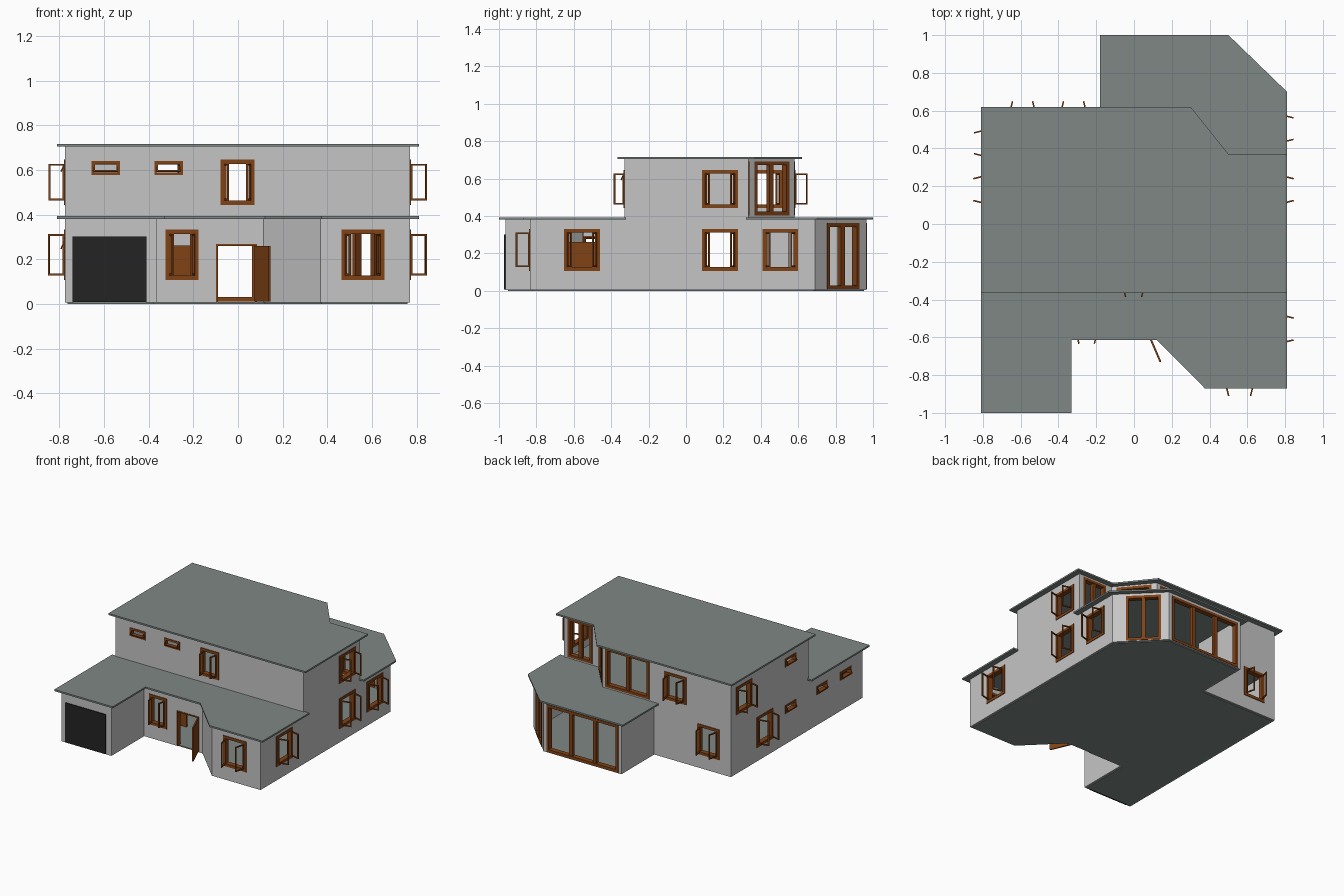
import bpy, bmesh, math
from mathutils import Matrix, Vector

if "Cube" in bpy.data.objects:
    bpy.data.objects.remove(bpy.data.objects["Cube"])


def material(name, rgb):
    m = bpy.data.materials.new(name)
    m.diffuse_color = (*rgb, 1)
    m.use_nodes = True
    m.node_tree.nodes["Principled BSDF"].inputs["Base Color"].default_value = m.diffuse_color
    return m


WALL = material("light grey render", (0.56, 0.56, 0.56))
ROOF = material("slate grey", (0.21, 0.245, 0.235))
WOOD = material("brown wood", (0.22, 0.055, 0.008))
BLACK = material("garage black", (0.017, 0.017, 0.017))


def finish(name, bm, mat):
    bmesh.ops.recalc_face_normals(bm, faces=bm.faces)
    me = bpy.data.meshes.new(name)
    bm.to_mesh(me)
    bm.free()
    if mat:
        me.materials.append(mat)
    ob = bpy.data.objects.new(name, me)
    bpy.context.collection.objects.link(ob)
    return ob


def box(bm, M, x0, x1, y0, y1, z0, z1):
    T = Matrix.Translation(((x0 + x1) / 2, (y0 + y1) / 2, (z0 + z1) / 2))
    S = Matrix.Diagonal((abs(x1 - x0), abs(y1 - y0), abs(z1 - z0), 1))
    bmesh.ops.create_cube(bm, size=1, matrix=M @ T @ S)


def frame(bm, M, x0, x1, z0, z1, w, y0, y1, sill=True):
    """Rectangular frame of four bars (three without a sill)."""
    x0, x1 = min(x0, x1), max(x0, x1)
    box(bm, M, x0, x0 + w, y0, y1, z0, z1)
    box(bm, M, x1 - w, x1, y0, y1, z0, z1)
    box(bm, M, x0 + w, x1 - w, y0, y1, z1 - w, z1)
    if sill:
        box(bm, M, x0 + w, x1 - w, y0, y1, z0, z0 + w)


def slab(name, pts, z0, z1, mat):
    bm = bmesh.new()
    f = bm.faces.new([bm.verts.new((x, y, z0)) for x, y in pts])
    r = bmesh.ops.extrude_face_region(bm, geom=[f])
    vs = [v for v in r["geom"] if isinstance(v, bmesh.types.BMVert)]
    bmesh.ops.translate(bm, verts=vs, vec=(0, 0, z1 - z0))
    return finish(name, bm, mat)


def inset(pts, d):
    """Mitred inward offset of a counter-clockwise outline."""
    out, n = [], len(pts)
    for i in range(n):
        a, b, c = (Vector(pts[(i + k) % n]) for k in (-1, 0, 1))
        u, v = (b - a).normalized(), (c - b).normalized()
        nu, nv = Vector((-u.y, u.x)), Vector((-v.y, v.x))
        out.append(tuple(b + (nu + nv) * d / (1 + nu.dot(nv))))
    return out


def walls(name, pts, z0, z1, thick=0.03):
    bm = bmesh.new()
    rings = [[bm.verts.new((x, y, z)) for x, y in p]
             for p, z in ((pts, z0), (pts, z1), (inset(pts, thick), z1), (inset(pts, thick), z0))]
    n = len(pts)
    for k in range(4):
        A, B = rings[k], rings[(k + 1) % 4]
        for i in range(n):
            j = (i + 1) % n
            bm.faces.new((A[i], A[j], B[j], B[i]))
    return finish(name, bm, WALL)


# Outlines, counter-clockwise
LOWER = [(-.775, -.965), (-.365, -.965), (-.365, -.58), (.115, -.58), (.37, -.835), (.77, -.835),
         (.77, .69), (.495, .965), (-.145, .965), (-.145, .58), (-.775, .58)]
UPPER = [(-.775, -.33), (.77, -.33), (.77, .335), (.485, .335), (.28, .58), (-.775, .58)]
LOWER_ROOF = [(-.81, -1), (-.33, -1), (-.33, -.615), (.12, -.615), (.375, -.87), (.81, -.87),
              (.81, -.32), (.765, -.32), (.765, .32), (.81, .32), (.81, .70), (.50, 1),
              (-.18, 1), (-.18, .575), (-.77, .575), (-.77, -.32), (-.81, -.32)]
UPPER_ROOF = [(-.81, -.365), (.81, -.365), (.81, .37), (.50, .37), (.30, .62), (-.81, .62)]

slab("floor_slab", inset(LOWER, 0.012), 0, 0.008, ROOF)
slab("lower_roof", LOWER_ROOF, 0.381, 0.393, ROOF)
slab("upper_roof", UPPER_ROOF, 0.704, 0.716, ROOF)
lower = walls("lower_walls", LOWER, 0.005, 0.384)
upper = walls("upper_walls", UPPER, 0.384, 0.706)

cut = bmesh.new()


def opening(a, b, z0, z1):
    """Cuts a hole between two wall points; returns local frame (x along wall, -y out) and width."""
    a, b = Vector(a), Vector(b)
    t, c = b - a, (a + b) / 2
    M = Matrix.Translation((c.x, c.y, 0)) @ Matrix.Rotation(math.atan2(t.y, t.x), 4, "Z")
    w = t.length
    box(cut, M, -w / 2 + .003, w / 2 - .003, -.02, .045, z0 + .003, z1 - .003)
    return M, w


def casement(name, a, b, z0, z1):
    M, w = opening(a, b, z0, z1)
    bm = bmesh.new()
    fw, h = 0.02, w / 2
    frame(bm, M, -h, h, z0, z1, fw, -.005, .032)
    for s in (-1, 1):  # two sashes swung outwards
        H = M @ Matrix.Translation((s * (h - fw), -.002, 0)) @ Matrix.Rotation(s * math.radians(76), 4, "Z")
        frame(bm, H, 0, -s * (h - fw), z0 + fw, z1 - fw, .008, -.004, .004)
    finish(name, bm, WOOD)


def awning(name, a, b, z0, z1):
    M, w = opening(a, b, z0, z1)
    bm = bmesh.new()
    fw, h = 0.01, w / 2
    frame(bm, M, -h, h, z0, z1, fw, -.004, .03)
    H = M @ Matrix.Translation((0, 0, z1 - fw)) @ Matrix.Rotation(math.radians(-25), 4, "X")
    frame(bm, H, -h + fw, h - fw, -(z1 - z0 - 2 * fw), 0, .006, -.003, .003)
    finish(name, bm, WOOD)


def glazing(name, a, b, z0, z1, panels):
    M, w = opening(a, b, z0, z1)
    bm = bmesh.new()
    frame(bm, M, -w / 2, w / 2, z0, z1, .02, -.004, .032)
    for i in range(1, panels):
        x = -w / 2 + w * i / panels
        box(bm, M, x - .014, x + .014, 0, .026, z0 + .02, z1 - .02)
    finish(name, bm, WOOD)


# Ground floor casements
Z = (.107, .332)
casement("front_left_window", (-.324, -.58), (-.177, -.58), *Z)
casement("front_right_window", (.463, -.835), (.655, -.835), *Z)
for i, (y0, y1) in enumerate(((-.652, -.46), (.086, .278), (.41, .60))):
    casement(f"right_window_{i + 1}", (.77, y0), (.77, y1), *Z)
casement("left_window", (-.775, .278), (-.775, .086), *Z)
casement("back_window", (-.50, .58), (-.68, .58), *Z)

# First floor casements
Z = (.443, .647)
casement("upper_front_window", (-.078, -.33), (.074, -.33), *Z)
casement("upper_right_window", (.77, .086), (.77, .278), *Z)
casement("upper_left_window", (-.775, .52), (-.775, .335), *Z)
casement("upper_back_window", (-.23, .58), (-.41, .58), *Z)

# Small awning windows
for i, x in enumerate((-.593, -.311)):
    awning(f"small_front_window_{i + 1}", (x - .064, -.33), (x + .064, -.33), .578, .64)
for i, (y, z) in enumerate(((-.12, .578), (-.12, .232), (-.487, .232), (-.768, .232))):
    awning(f"small_left_window_{i + 1}", (-.775, y + .064), (-.775, y - .064), z, z + .062)

# Large glazed doors
glazing("back_glazing", (.47, .965), (-.12, .965), .01, .362, 3)
glazing("corner_glazing", (.706, .754), (.535, .925), .01, .362, 2)
glazing("upper_back_glazing", (.255, .58), (-.105, .58), .403, .692, 2)
glazing("upper_step_glazing", (.735, .335), (.535, .335), .403, .692, 2)
glazing("upper_corner_glazing", (.460, .365), (.305, .550), .403, .692, 2)

# Front door: frame and open leaf
M, w = opening((-.098, -.58), (.085, -.58), 0, .268)
bm = bmesh.new()
frame(bm, M, -w / 2, w / 2, .008, .268, .009, -.004, .032, sill=False)
finish("front_door_frame", bm, WOOD)
bm = bmesh.new()
H = Matrix.Translation((.078, -.585, 0)) @ Matrix.Rotation(math.atan2(-.145, .062), 4, "Z")
box(bm, H, 0, .158, -.005, .005, .01, .26)
finish("front_door_leaf", bm, WOOD)

# Interior door leaves seen through the windows
I = Matrix.Identity(4)
bm = bmesh.new()
box(bm, I, -.32, -.21, -.305, -.295, .008, .262)
box(bm, I, .245, .255, -.64, -.48, .008, .262)
finish("interior_doors", bm, WOOD)

# Garage door
opening((-.74, -.965), (-.41, -.965), 0, .302)
bm = bmesh.new()
box(bm, I, -.74, -.41, -.972, -.955, .008, .302)
finish("garage_door", bm, BLACK)

# Cut every opening out of the walls
cutter = finish("opening_cutter", cut, None)
cutter.hide_render = True
for ob in (lower, upper):
    mod = ob.modifiers.new("openings", "BOOLEAN")
    mod.object, mod.operation, mod.solver = cutter, "DIFFERENCE", "EXACT"
    bpy.context.view_layer.objects.active = ob
    bpy.ops.object.modifier_apply(modifier=mod.name)
bpy.data.objects.remove(cutter)
